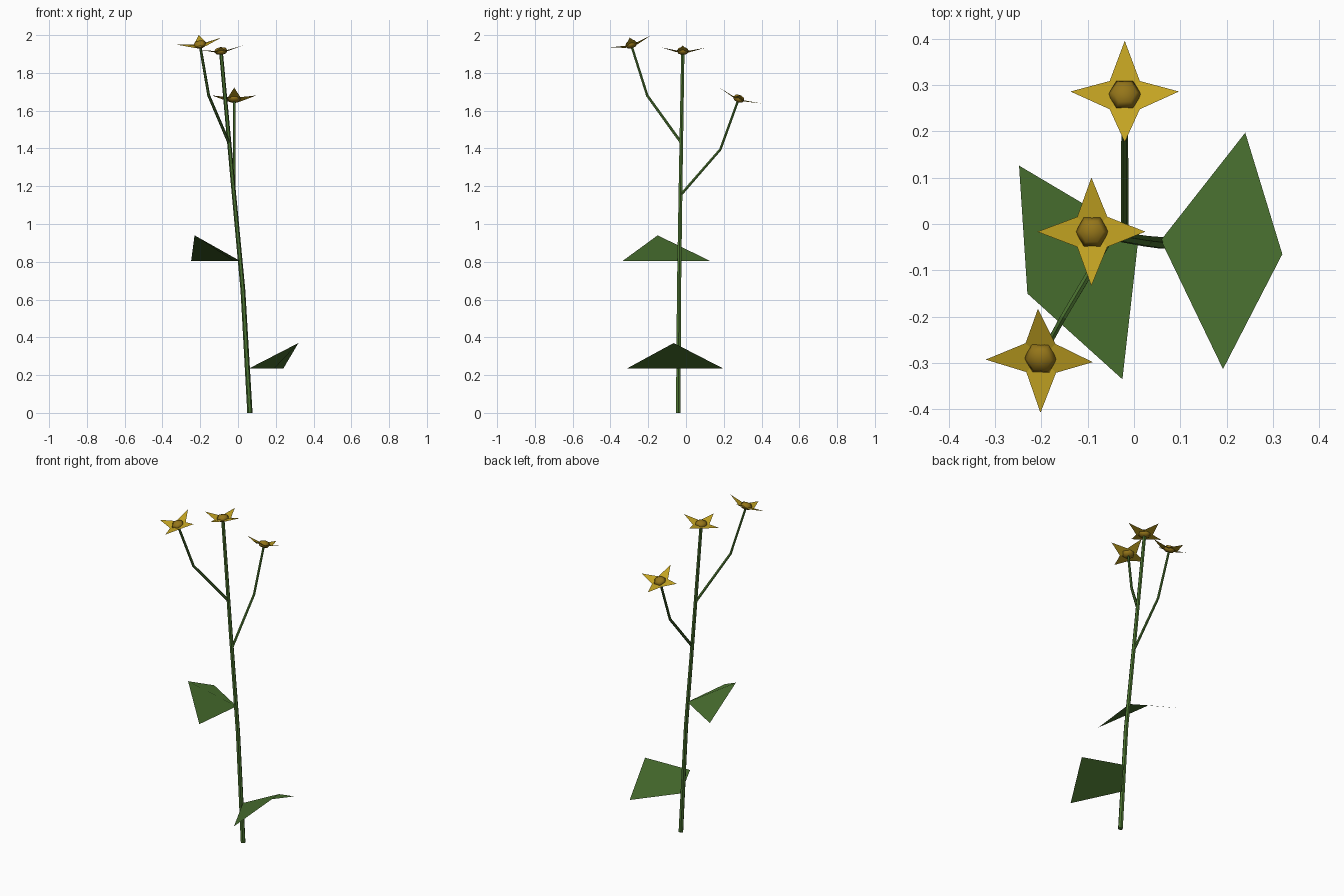
import bpy, bmesh, math
from mathutils import Vector, Matrix

if "Cube" in bpy.data.objects:
    bpy.data.objects.remove(bpy.data.objects["Cube"])


def material(name, rgb):
    m = bpy.data.materials.new(name)
    m.diffuse_color = (*rgb, 1)
    m.use_nodes = True
    m.node_tree.nodes["Principled BSDF"].inputs["Base Color"].default_value = m.diffuse_color
    return m


GREEN = material("leaf green", (0.07, 0.17, 0.03))
YELLOW = material("petal yellow", (0.55, 0.37, 0.016))
OCHRE = material("centre ochre", (0.30, 0.18, 0.01))


def finish(bm, name, mat, smooth=False):
    me = bpy.data.meshes.new(name)
    bm.to_mesh(me)
    bm.free()
    me.materials.append(mat)
    for p in me.polygons:
        p.use_smooth = smooth
    ob = bpy.data.objects.new(name, me)
    bpy.context.collection.objects.link(ob)
    return ob


def tube(name, path, r0, r1, sides=6):
    """Tapered tube following a few points."""
    bm = bmesh.new()
    pts = [Vector(p) for p in path]
    rings = []
    for i, p in enumerate(pts):
        d = (pts[min(i + 1, len(pts) - 1)] - pts[max(i - 1, 0)]).normalized()
        q = Vector((0, 0, 1)).rotation_difference(d)
        r = r0 + (r1 - r0) * i / (len(pts) - 1)
        rings.append([bm.verts.new(p + q @ Vector((
            r * math.cos(2 * math.pi * k / sides),
            r * math.sin(2 * math.pi * k / sides), 0))) for k in range(sides)])
    for a, b in zip(rings, rings[1:]):
        for k in range(sides):
            n = (k + 1) % sides
            bm.faces.new((a[k], a[n], b[n], b[k]))
    bm.faces.new(rings[0][::-1])
    bm.faces.new(rings[-1])
    finish(bm, name, GREEN)


def leaf(name, base, side_a, tip, side_b):
    """Single folded four-cornered leaf, creased from base to tip."""
    bm = bmesh.new()
    bm.faces.new([bm.verts.new(p) for p in (base, side_a, tip, side_b)])
    finish(bm, name, GREEN)


def flower(name, centre, direction):
    """Four-pointed star of petals with a flattened six-sided centre."""
    turn = Vector((0, 0, 1)).rotation_difference(Vector(direction).normalized())
    place = Matrix.Translation(centre) @ turn.to_matrix().to_4x4()

    bm = bmesh.new()
    mid = bm.verts.new((0, 0, 0))
    rim = []
    for k in range(8):
        a = k * math.pi / 4
        r, z = (0.117, 0.022) if k % 2 == 0 else (0.046, 0.0)
        rim.append(bm.verts.new((r * math.cos(a), r * math.sin(a), z)))
    for k in range(0, 8, 2):
        bm.faces.new((mid, rim[k - 1], rim[k], rim[k + 1]))
    bm.transform(place)
    finish(bm, name + "_petals", YELLOW)

    bm = bmesh.new()
    bmesh.ops.create_uvsphere(bm, u_segments=6, v_segments=4, radius=1)
    bm.transform(place @ Matrix.Translation((0, 0, 0.004))
                 @ Matrix.Diagonal((0.036, 0.036, 0.021, 1))
                 @ Matrix.Rotation(math.pi / 6, 4, 'Z'))
    # keep a hexagon corner towards the back
    finish(bm, name + "_centre", OCHRE, smooth=True)


# Main stem and two side branches
tube("stem", [(0.063, -0.041, 0), (0.026, -0.037, 0.65),
              (-0.03, -0.028, 1.25), (-0.09, -0.017, 1.91)], 0.014, 0.010)
tube("front_branch", [(-0.048, -0.025, 1.43), (-0.155, -0.205, 1.68),
                      (-0.201, -0.289, 1.945)], 0.008, 0.007)
tube("back_branch", [(-0.02, -0.027, 1.155), (-0.02, 0.182, 1.395),
                     (-0.02, 0.278, 1.66)], 0.008, 0.007)

# Leaves
leaf("lower_leaf", (0.058, -0.035, 0.235), (0.192, -0.313, 0.235),
     (0.32, -0.065, 0.37), (0.24, 0.197, 0.235))
leaf("upper_leaf", (0.01, -0.027, 0.805), (-0.248, 0.126, 0.805),
     (-0.23, -0.15, 0.94), (-0.025, -0.335, 0.805))

# Flowers face along the ends of their stems
flower("middle_flower", (-0.09, -0.017, 1.912), (-0.09, 0.015, 1))
flower("front_flower", (-0.201, -0.289, 1.947), (-0.17, -0.30, 1))
flower("back_flower", (-0.02, 0.278, 1.66), (0, 0.38, 1))
